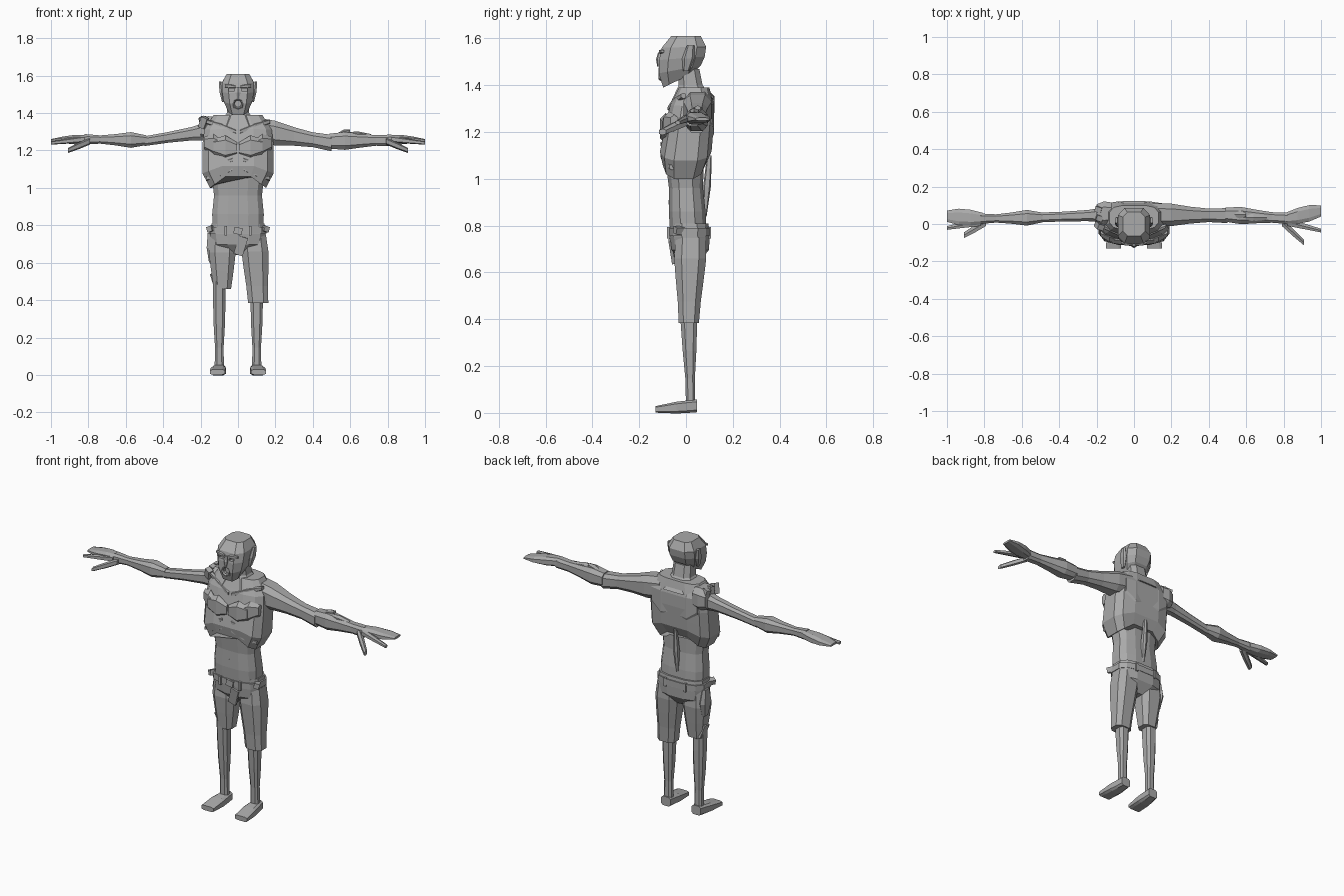
import bpy, bmesh
from math import cos, sin, pi, copysign
from mathutils import Matrix, Euler, Vector

start_cube = bpy.data.objects.get("Cube")
if start_cube:
    bpy.data.objects.remove(start_cube)

X, Y, Z = range(3)
LEFT, RIGHT = {"left_": 1}, {"right_": -1}
BOTH, CENTRE = {**LEFT, **RIGHT}, {"": 1}

shade = (.4, .4, .4, 1)
grey = bpy.data.materials.new("plain_grey")
grey.use_nodes = True
grey.diffuse_color = shade
grey.node_tree.nodes["Principled BSDF"].inputs["Base Color"].default_value = shade


def finish(name, bm):
    bmesh.ops.recalc_face_normals(bm, faces=bm.faces)
    mesh = bpy.data.meshes.new(name)
    bm.to_mesh(mesh)
    bm.free()
    mesh.materials.append(grey)
    ob = bpy.data.objects.new(name, mesh)
    bpy.context.collection.objects.link(ob)
    return ob


def limb(name, start, end, widths, flat=(1, 1), axis=Z, where=CENTRE,
         sides=8, power=.7, tilt=0, arch=0):
    """Skin evenly spaced rounded rings between two points.
    flat is depth over width at each end; tilt and arch shift the first rings along the axis."""
    norm = cos(pi / sides) ** power
    across, deep = [n for n in (X, Y, Z) if n != axis]
    for prefix, mirror in where.items():
        bm = bmesh.new()
        rings = []
        for step, width in enumerate(widths):
            k = step / (len(widths) - 1)
            depth = width * (flat[0] + (flat[1] - flat[0]) * k)
            ring = []
            for i in range(sides):
                a = 2 * pi * (i + .5) / sides
                c, s = (copysign(abs(q) ** power, q) / norm for q in (cos(a), sin(a)))
                co = Vector(start).lerp(Vector(end), k)
                co[across] += width * c
                co[deep] += depth * s
                co[axis] += (tilt * s + arch * max(0, 1 - abs(c))) * (1 - k) ** 2
                co.x *= mirror
                ring.append(bm.verts.new(co))
            rings.append(ring)
        for low, high in zip(rings, rings[1:]):
            for i in range(sides):
                j = (i + 1) % sides
                bm.faces.new((low[i], low[j], high[j], high[i]))
        bm.faces.new(rings[0])
        bm.faces.new(rings[-1])
        ob = finish(prefix + name, bm)
    return ob


def bulge(name, start, end, radius, flat=1, axis=X, where=BOTH):
    """Spindle for muscles, bones and small features."""
    widths = [radius / 2, radius, radius * .6]
    limb(name, start, end, widths, (flat, flat), axis, where, sides=6)


def box(name, loc, size, rot=(0, 0, 0), where=CENTRE):
    for prefix, mirror in where.items():
        bm = bmesh.new()
        place = Matrix.LocRotScale(Vector(loc), Euler(rot), Vector(size))
        bmesh.ops.create_cube(bm, size=1, matrix=place)
        bmesh.ops.scale(bm, vec=(mirror, 1, 1), verts=bm.verts)
        ob = finish(prefix + name, bm)
    return ob


def cut(target, cutter):
    mod = target.modifiers.new("cut", "BOOLEAN")
    mod.operation, mod.solver, mod.object = "DIFFERENCE", "EXACT", cutter
    bpy.context.view_layer.objects.active = target
    bpy.ops.object.modifier_apply(modifier=mod.name)
    bpy.data.objects.remove(cutter)


# Head with sunken eyes and an open mouth
head = limb("head", (0, -.035, 1.42), (0, 0, 1.61), [.05, .075, .085, .086, .06],
            flat=(1.25, 1.05), power=.6, tilt=.03)
cut(head, limb("mouth_cutter", (0, -.15, 1.45), (0, -.09, 1.45), [.025, .02], axis=Y))
for side in BOTH.values():
    cut(head, box("eye_cutter", (.035 * side, -.11, 1.525), (.03, .03, .014)))
bpy.ops.mesh.primitive_torus_add(major_segments=8, minor_segments=4, major_radius=.026,
                                 minor_radius=.007, location=(0, -.11, 1.45),
                                 rotation=(pi / 2, 0, 0))
lips = bpy.context.object
lips.name = "lips"
lips.data.materials.append(grey)
bulge("brow", (.01, -.11, 1.54), (.07, -.1, 1.545), .01)
bulge("nose", (0, -.115, 1.48), (0, -.11, 1.54), .014, axis=Z, where=CENTRE)
bulge("ear", (.08, 0, 1.46), (.095, .02, 1.57), .012, flat=2, axis=Z)
limb("neck", (0, .03, 1.33), (0, .01, 1.47), [.11, .06, .055], flat=(.85, .85))

# Torso: narrow belly under an arched rib cage
limb("abdomen", (0, .01, .76), (0, -.01, 1.16), [.135, .138, .128, .14, .12],
     flat=(.57, .57), sides=12)
limb("rib_cage", (0, -.01, 1), (0, .035, 1.39), [.15, .19, .19, .19, .18, .13],
     flat=(.6, .5), sides=12, power=.6, arch=.11)
bulge("inner_chest_muscle", (.005, -.09, 1.21), (.13, -.085, 1.22), .024, flat=2.5)
bulge("outer_chest_muscle", (.08, -.09, 1.22), (.18, -.05, 1.24), .026, flat=2)
bulge("collar_bone", (.01, -.07, 1.3), (.17, -.01, 1.355), .018)
bulge("shoulder_blade", (.02, .105, 1.23), (.15, .1, 1.28), .018, flat=5)
for number, height in enumerate((1.1, 1.15)):
    bulge(f"rib_{number + 1}", (.03, -.1, height), (.17, -.06, height - .05), .018)
bulge("spine", (0, .08, .84), (0, .1, 1.1), .015, axis=Z, where=CENTRE)
box("navel", (0, -.07, .9), (.012, .01, .02))

# Arms: full left one, withered right one with a torn shoulder
limb("upper_arm", (.1, .05, 1.31), (.5, .045, 1.24), [.06, .06, .045, .036, .04],
     flat=(1.1, 1.1), axis=X, where=LEFT)
limb("forearm", (.49, .05, 1.25), (.82, .03, 1.255), [.038, .046, .036, .028, .03],
     flat=(1.05, 1), axis=X, where=LEFT)
bulge("elbow_spur", (.53, .05, 1.28), (.6, .05, 1.3), .02, where=LEFT)
bulge("forearm_bone", (.57, .035, 1.285), (.71, .035, 1.275), .02, where=LEFT)
limb("upper_arm", (.12, .05, 1.31), (.5, .035, 1.25), [.045, .03, .026, .026],
     flat=(1.3, 1), axis=X, where=RIGHT)
limb("forearm", (.49, .035, 1.255), (.82, .028, 1.26), [.026, .042, .03, .022, .028],
     axis=X, where=RIGHT)
limb("shoulder_socket", (.12, .055, 1.32), (.2, .055, 1.315), [.06, .066, .05],
     axis=X, where=RIGHT)
for number in range(3):
    box(f"torn_skin_{number + 1}", (.185, .045 * number - .01, 1.35), (.035, .03, .06),
        rot=(.2, .3 * number - .4, .3), where=RIGHT)

# Hands: fused outer fingers, forefinger and thumb
for where, spread in ((LEFT, 1), (RIGHT, .6)):
    limb("fingers", (.81, .03, 1.26), (1, .07 * spread, 1.255), [.03, .042, .044, .03],
         flat=(.8, .2), axis=X, where=where)
    limb("forefinger", (.82, .01, 1.26), (1, -.035 * spread, 1.24), [.02, .015, .01],
         flat=(.8, .8), axis=X, where=where, sides=6)
    limb("thumb", (.79, .01, 1.25), (.91, -.1 * spread, 1.2), [.02, .02, .015],
         flat=(.8, .8), axis=X, where=where, sides=6)

# Ragged shorts with a belt
limb("shorts_seat", (0, .02, .64), (0, .015, .81), [.06, .14, .148, .142],
     flat=(.57, .57), sides=12)
limb("shorts_leg", (.085, .02, .75), (.108, .012, .385), [.064, .072, .066, .058, .054],
     flat=(1, .8), where=LEFT)
limb("shorts_leg", (.085, .02, .75), (.083, .015, .46), [.064, .072, .06, .046],
     flat=(.9, .9), where=RIGHT)
limb("belt", (0, .015, .755), (0, .015, .79), [.152, .153], flat=(.58, .58), sides=12)
box("belt_buckle", (0, -.075, .77), (.045, .014, .036), rot=(0, .15, 0))
box("front_belt_loop", (.065, -.075, .77), (.014, .014, .05), where=BOTH)
box("rear_belt_loop", (.065, .1, .77), (.014, .014, .05), where=BOTH)
box("fly_flap", (.015, -.06, .69), (.05, .014, .1), rot=(.15, .3, 0))
bulge("hip_pouch", (.145, .03, .6), (.15, .03, .76), .02, flat=2.2, axis=Z, where=RIGHT)
box("hip_strap", (.145, -.03, .78), (.03, .04, .03), rot=(0, .3, .5), where=BOTH)
box("hem_rag", (.128, .02, .5), (.02, .05, .08), rot=(.2, .3, 0), where=RIGHT)

# Bare lower legs and feet
limb("lower_leg", (.1, .01, .5), (.1, .02, .03), [.034, .033, .03, .023, .025],
     flat=(1.15, .8), where=BOTH)
limb("foot", (.1, .048, .03), (.11, -.13, .015), [.03, .035, .04, .04, .04],
     flat=(.9, .35), axis=Y, where=BOTH, power=.5)
